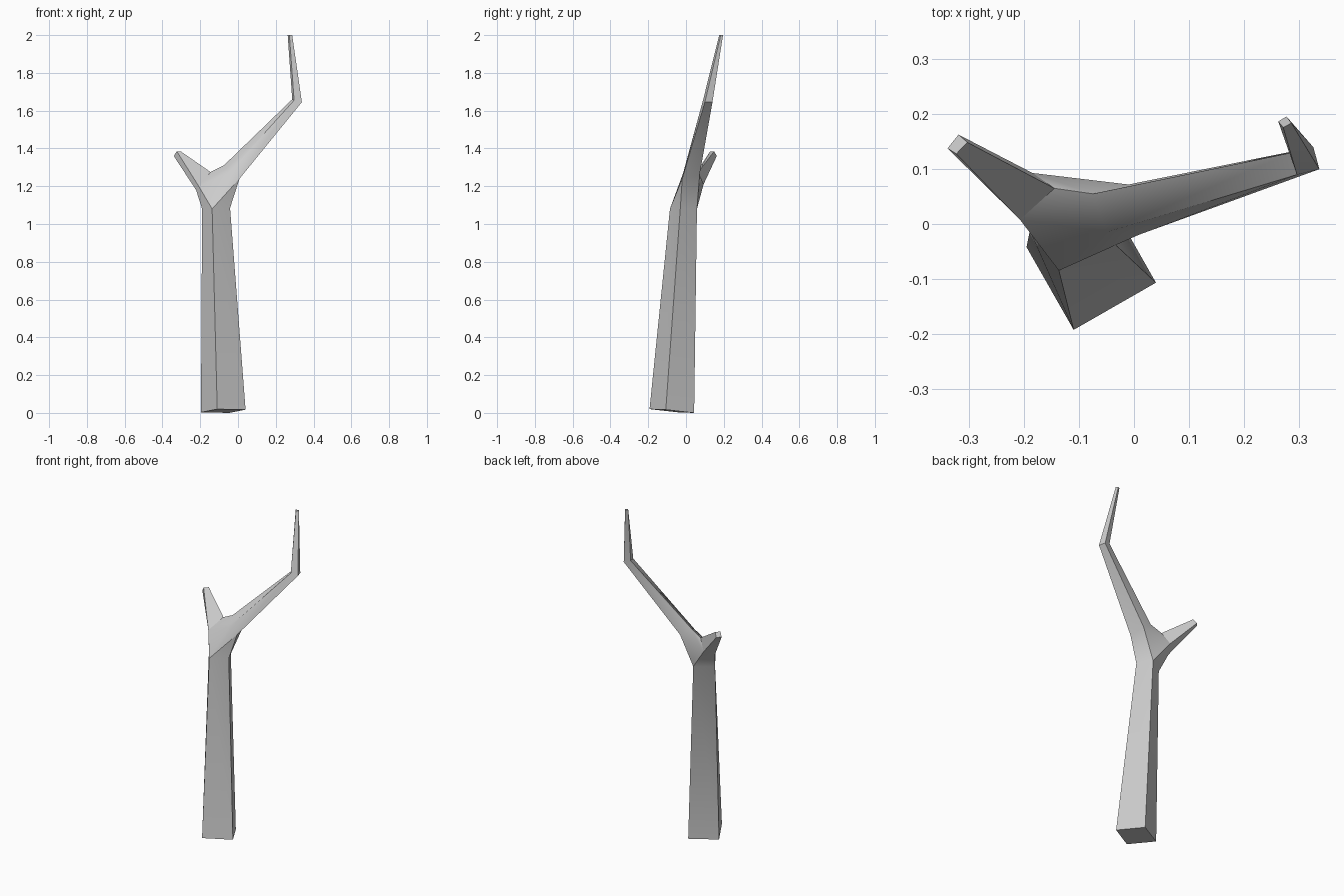
import bpy, bmesh
from math import radians
from mathutils import Vector

cube = bpy.data.objects.get("Cube")
if cube:
    bpy.data.objects.remove(cube, do_unlink=True)

bark = bpy.data.materials.new("grey_bark")
bark.use_nodes = True
grey = (0.6, 0.6, 0.6, 1)
bark.diffuse_color = grey
bark.node_tree.nodes["Principled BSDF"].inputs["Base Color"].default_value = grey

# Four-cornered cross-sections of the trunk
foot = [(-.11, -.193, .02), (.04, -.107, .017), (-.045, .043, 0), (-.196, -.042, .003)]
neck = [(-.137, -.085, 1.08), (-.042, -.03, 1.085), (-.09, .058, 1.08), (-.19, -.012, 1.08)]
# Long branch: fork, elbow, tip
fork_long = [(-.05, -.015, 1.27), (-.075, .055, 1.31), (-.01, .072, 1.26), (.008, -.02, 1.24)]
elbow = [(.297, .09, 1.655), (.287, .13, 1.66), (.327, .14, 1.645), (.338, .1, 1.645)]
long_tip = [(.272, .176, 2), (.263, .187, 2), (.278, .196, 2), (.287, .184, 2)]
# Short branch: fork, tip
fork_short = [(-.145, .065, 1.275), (-.208, .008, 1.2), (-.222, .035, 1.18), (-.185, .093, 1.21)]
short_tip = [(-.304, .149, 1.385), (-.324, .128, 1.385), (-.34, .138, 1.36), (-.32, .163, 1.36)]

bm = bmesh.new()


def ring(points):
    return [bm.verts.new(Vector(p)) for p in points]


def limb(sections):
    """Join successive rings with side faces and cap the far end."""
    for a, b in zip(sections, sections[1:]):
        for i in range(4):
            j = (i + 1) % 4
            bm.faces.new((a[i], a[j], b[j], b[i]))
    bm.faces.new(sections[-1])


# Crotch where trunk and branches meet: hull with its three openings removed
openings = [ring(neck), ring(fork_long), ring(fork_short)]
bmesh.ops.convex_hull(bm, input=[v for r in openings for v in r])
inner = [f for f in bm.faces if any(all(v in r for v in f.verts) for r in openings)]
bmesh.ops.delete(bm, geom=inner, context='FACES_ONLY')

# Trunk and the two branches grow out of the openings
limb([openings[0], ring(foot)])
limb([openings[1], ring(elbow), ring(long_tip)])
limb([openings[2], ring(short_tip)])
bmesh.ops.recalc_face_normals(bm, faces=bm.faces)

mesh = bpy.data.meshes.new("bare_tree")
bm.to_mesh(mesh)
bm.free()
mesh.materials.append(bark)
tree = bpy.data.objects.new("bare_tree", mesh)
bpy.context.collection.objects.link(tree)
bpy.ops.object.select_all(action='DESELECT')
tree.select_set(True)
bpy.context.view_layer.objects.active = tree
bpy.ops.object.shade_smooth_by_angle(angle=radians(35))
